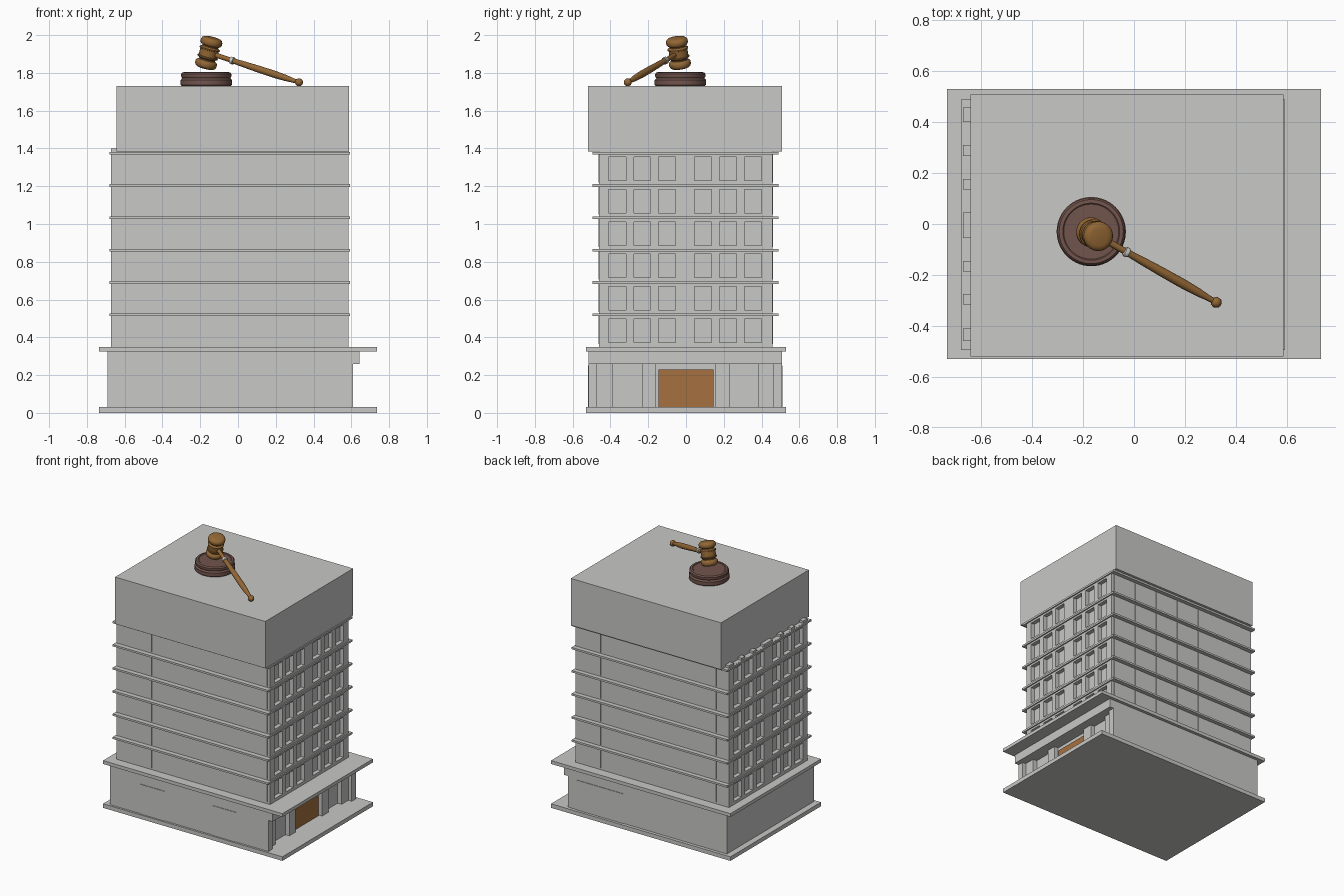
import bpy, bmesh, math
from mathutils import Vector, Matrix

if "Cube" in bpy.data.objects:
    bpy.data.objects.remove(bpy.data.objects["Cube"])


def mat(name, rgb):
    m = bpy.data.materials.new(name)
    m.diffuse_color = (*rgb, 1)
    m.use_nodes = True
    m.node_tree.nodes["Principled BSDF"].inputs["Base Color"].default_value = m.diffuse_color
    return m


GRAY = mat("concrete_gray", (0.58, 0.58, 0.57))
DOOR = mat("door_orange_brown", (0.38, 0.16, 0.05))
WOOD = mat("gavel_wood", (0.29, 0.135, 0.035))
DARK = mat("dark_red_wood", (0.17, 0.09, 0.075))
METAL = mat("pale_metal", (0.62, 0.61, 0.58))


def finish(name, bm, material):
    me = bpy.data.meshes.new(name)
    bm.to_mesh(me)
    bm.free()
    me.materials.append(material)
    ob = bpy.data.objects.new(name, me)
    bpy.context.collection.objects.link(ob)
    return ob


def boxes(name, specs, material=GRAY):
    """One object from boxes given as (x0, x1, y0, y1, z0, z1)."""
    bm = bmesh.new()
    for x0, x1, y0, y1, z0, z1 in specs:
        m = Matrix.Translation(((x0 + x1) / 2, (y0 + y1) / 2, (z0 + z1) / 2)) \
            @ Matrix.Diagonal((x1 - x0, y1 - y0, z1 - z0, 1))
        bmesh.ops.create_cube(bm, size=1, matrix=m)
    return finish(name, bm, material)


def lathe(name, profile, origin, axis, material, n=40):
    """Revolve (radius, height) points around an axis through origin."""
    bm = bmesh.new()
    rings = []
    for r, h in profile:
        rings.append([bm.verts.new((r * math.cos(2 * math.pi * i / n),
                                    r * math.sin(2 * math.pi * i / n), h)) for i in range(n)])
    for a, b in zip(rings, rings[1:]):
        for i in range(n):
            j = (i + 1) % n
            bm.faces.new((a[i], a[j], b[j], b[i]))
    bm.faces.new(rings[0][::-1])
    bm.faces.new(rings[-1])
    rot = Vector((0, 0, 1)).rotation_difference(axis).to_matrix().to_4x4()
    bm.transform(Matrix.Translation(origin) @ rot)
    ob = finish(name, bm, material)
    bpy.ops.object.select_all(action='DESELECT')
    ob.select_set(True)
    bpy.context.view_layer.objects.active = ob
    bpy.ops.object.shade_smooth_by_angle(angle=math.radians(35))
    return ob


# Ground floor: plinth, body, corner walls, lintel, canopy
boxes("base_plate", [(-.735, .735, -.53, .53, 0, .03)])
boxes("ground_floor", [(-.69, .55, -.515, .507, .03, .325)])
boxes("corner_walls", [(.55, .61, -.515, -.47, .03, .26), (.55, .61, .46, .507, .03, .26)])
boxes("entrance_lintel", [(.55, .643, -.515, .507, .26, .325)])
boxes("canopy", [(-.735, .735, -.53, .53, .325, .35)])
boxes("entrance_columns", [(.55, .582, a, b, .03, .26)
                           for a, b in ((-.47, -.39), (-.23, -.16), (.153, .23), (.38, .46))])
boxes("entrance_door", [(.55, .559, -.145, .145, .03, .23)], DOOR)
boxes("side_doors", [(-.44, -.24, -.519, -.515, .03, .25), (.15, .35, -.519, -.515, .03, .25),
                     (.16, .54, .507, .511, .03, .25)])

# Tower: core, end-wall grids with recessed windows, floor slabs
PITCH, FLOORS = .1713, 6
slab_z = [.519 + PITCH * i for i in range(FLOORS)]
boxes("tower_core", [(-.642, .555, -.46, .457, .35, 1.39)])
windows = [(-.41, -.317), (-.275, -.187), (-.145, -.055),
           (.045, .135), (.177, .267), (.31, .40)]
edges = [-.46] + [v for w in windows for v in w] + [.457]
piers = list(zip(edges[::2], edges[1::2]))
sills = [.35] + [v for z in slab_z for v in (z - .146, z - .021)] + [1.383]
bands = list(zip(sills[::2], sills[1::2]))
for side, x0, x1, top in (("left", -.672, -.642, 1.40), ("right", .555, .585, 1.383)):
    boxes(side + "_window_piers", [(x0, x1, a, b, .35, top) for a, b in piers])
    boxes(side + "_window_bands", [(x0, x1, a, b, c, d) for a, b in windows for c, d in bands])
boxes("tower_side_corners", [(-.672, -.642, -.46, -.457, .35, 1.383)])
boxes("floor_slabs", [(-.68, .594, -.495, .49, z - .007, z + .007) for z in slab_z])

# Shallow panels on the long front and back walls
panels = []
for z in slab_z:
    for i in range(6):
        x = -.57 + .189 * i
        for y0, y1 in ((-.463, -.46), (.457, .46)):
            panels.append((x + .002, x + .187, y0, y1, z - .155, z - .007))
boxes("wall_panels", panels)

# Plain top storey
boxes("top_block", [(-.643, .588, -.52, .508, 1.383, 1.73)])

# Sound block on the roof
lathe("sound_block", [(.130, 0), (.136, .006), (.136, .032), (.131, .038), (.127, .042),
                      (.131, .046), (.133, .052), (.133, .064), (.126, .073),
                      (.112, .074), (.108, .071)],
      Vector((-.168, -.03, 1.73)), Vector((0, 0, 1)), DARK, 56)

# Gavel: head axis is square to the sloping handle
centre = Vector((-.155, -.04, 1.906))
tip = Vector((.323, -.308, 1.75))
along = (tip - centre).normalized()
up = (Vector((0, 0, 1)) - along * along.z).normalized()
half = [(.050, 0), (.050, .018), (.055, .020), (.055, .026), (.048, .029), (.043, .034),
        (.043, .039), (.053, .044), (.058, .052), (.058, .066), (.054, .075), (.046, .081),
        (.034, .084)]
lathe("gavel_head", [(r, -h) for r, h in half[:0:-1]] + half, centre, up, WOOD)
length = (tip - centre).length
handle = [(.013, .03), (.013, .14), (.015, .16), (.014, .17), (.016, .22), (.0185, .32),
          (.019, .42), (.016, .49), (.012, .53), (.011, length - .018)]
ball = [(.021 * math.sin(a), length - .021 * math.cos(a))
        for a in [math.radians(d) for d in range(35, 180, 16)]]
lathe("gavel_handle", handle + ball, centre, along, WOOD, 28)
lathe("handle_ring", [(.014, .138), (.019, .141), (.020, .149), (.019, .157), (.014, .160)],
      centre, along, METAL, 28)
